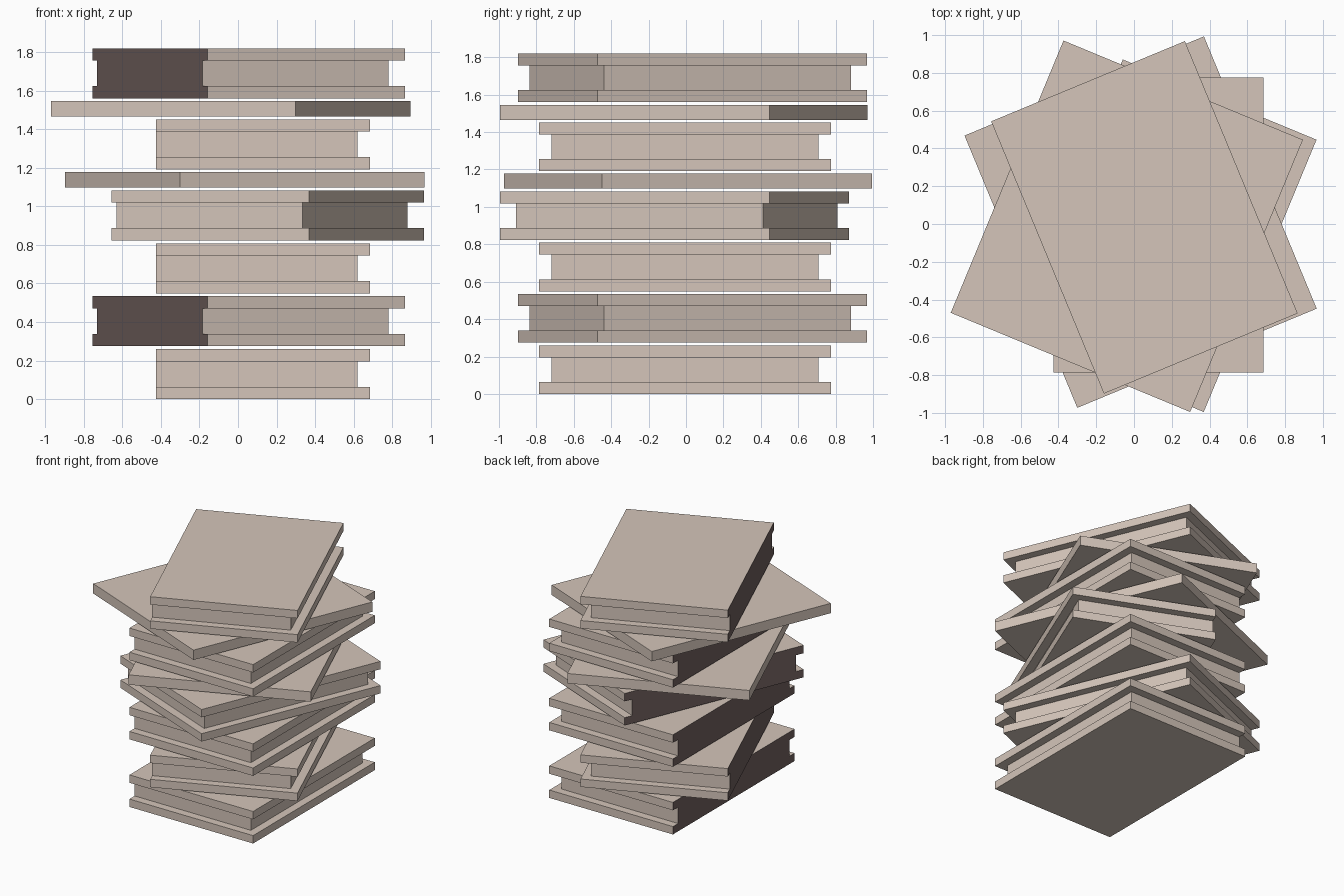
import bpy
import bmesh
from math import radians
from mathutils import Matrix

cube = bpy.data.objects.get("Cube")
if cube:
    bpy.data.objects.remove(cube, do_unlink=True)


def make_material(name, rgb):
    mat = bpy.data.materials.new(name)
    mat.use_nodes = True
    colour = (*rgb, 1.0)
    mat.diffuse_color = colour
    mat.node_tree.nodes["Principled BSDF"].inputs["Base Color"].default_value = colour
    return mat


BEIGE = make_material("warm beige", (0.66, 0.56, 0.49))
BROWN = make_material("dark spine brown", (0.17, 0.12, 0.115))

# Shared dimensions
BOOK_W, BOOK_L, BOOK_H = 1.11, 1.56, 0.26
COVER_H, INSET = 0.064, 0.066
BOARD_W, BOARD_L, BOARD_H = 1.372, 1.56, 0.08
GAP = 0.0143


def box(name, lo, hi, place, spine=False):
    """Box between two local corners; the spine side (local -x) can be brown."""
    bm = bmesh.new()
    size = [b - a for a, b in zip(lo, hi)]
    mid = [(a + b) / 2 for a, b in zip(lo, hi)]
    bmesh.ops.create_cube(bm, size=1.0,
                          matrix=Matrix.Translation(mid) @ Matrix.Diagonal((*size, 1.0)))
    bm.normal_update()
    mesh = bpy.data.meshes.new(name)
    mesh.materials.append(BEIGE)
    if spine:
        mesh.materials.append(BROWN)
        for face in bm.faces:
            face.material_index = 1 if face.normal.x < -0.9 else 0
    bm.to_mesh(mesh)
    bm.free()
    obj = bpy.data.objects.new(name, mesh)
    obj.matrix_world = place
    bpy.context.collection.objects.link(obj)


def book(name, place):
    """Two covers around a page block that is flush only at the spine."""
    x, y = BOOK_W / 2, BOOK_L / 2
    top = BOOK_H - COVER_H
    box(name + "_lower_cover", (-x, -y, 0), (x, y, COVER_H), place, True)
    box(name + "_pages", (-x, -y + INSET, COVER_H), (x - INSET, y - INSET, top), place, True)
    box(name + "_upper_cover", (-x, -y, top), (x, y, BOOK_H), place, True)


def board(name, place):
    """Plain thin slab."""
    x, y = BOARD_W / 2, BOARD_L / 2
    box(name, (-x, -y, 0), (x, y, BOARD_H), place)


# Stack from the bottom up: kind, centre x, centre y, turn in degrees
STACK = [
    ("book", 0.13, -0.005, 0),
    ("book", 0.055, 0.035, 22.5),
    ("book", 0.13, -0.005, 0),
    ("book", 0.155, -0.062, -22.5),
    ("board", 0.035, 0.01, 22.5),
    ("book", 0.13, -0.005, 0),
    ("board", -0.038, -0.012, -22.5),
    ("book", 0.055, 0.035, 22.5),
]

z = 0.0
for i, (kind, cx, cy, turn) in enumerate(STACK, 1):
    place = Matrix.Translation((cx, cy, z)) @ Matrix.Rotation(radians(turn), 4, "Z")
    if kind == "book":
        book(f"book_{i}", place)
        z += BOOK_H + GAP
    else:
        board(f"thin_board_{i}", place)
        z += BOARD_H + GAP
